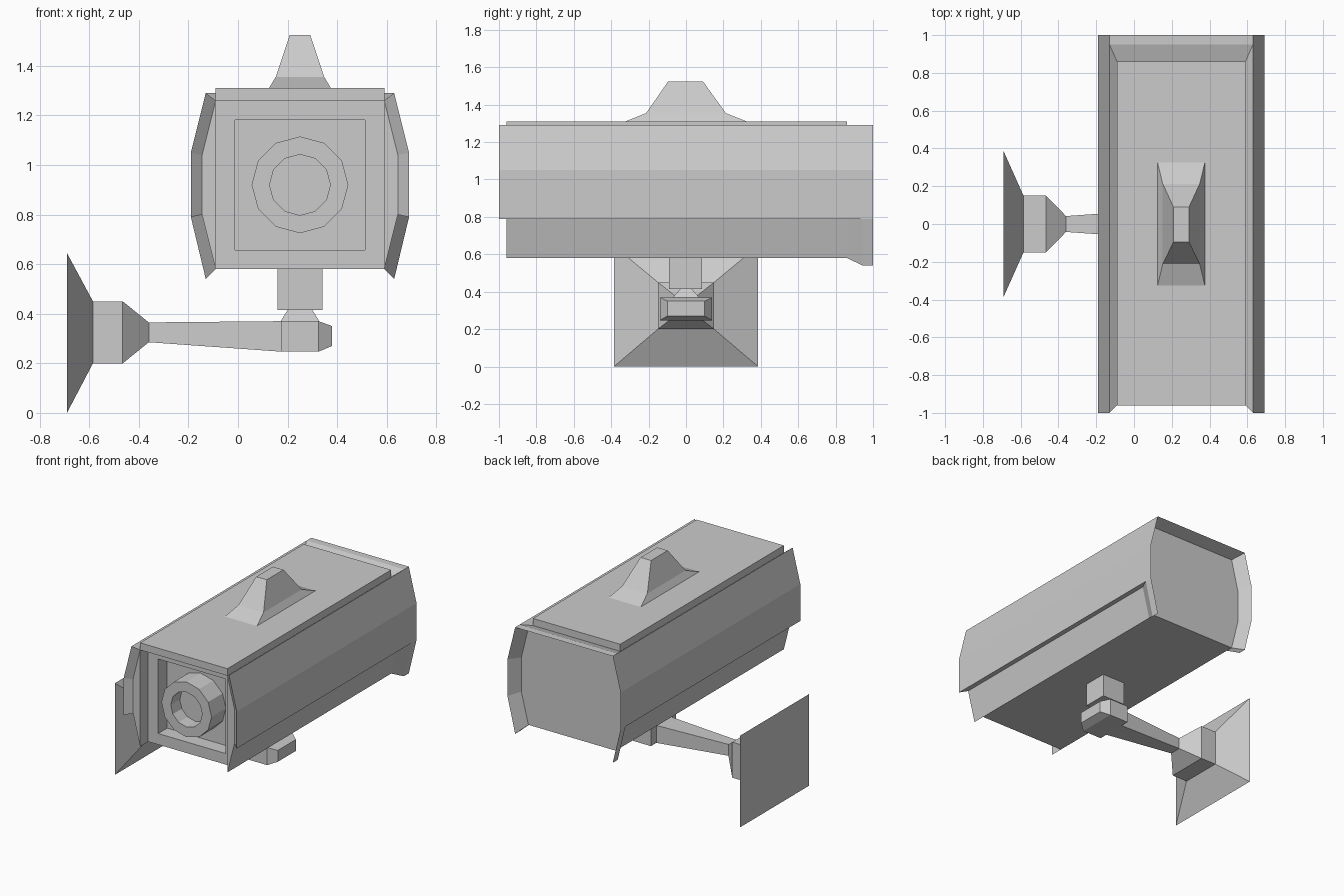
import bpy, bmesh, math
from mathutils import Matrix

if "Cube" in bpy.data.objects:
    bpy.data.objects.remove(bpy.data.objects["Cube"])

CX = 0.25          # centre line of the camera housing
MID_Z = 0.92       # height of the lens axis


def finish(name, bm):
    bmesh.ops.recalc_face_normals(bm, faces=bm.faces)
    me = bpy.data.meshes.new(name)
    bm.to_mesh(me)
    bm.free()
    ob = bpy.data.objects.new(name, me)
    bpy.context.collection.objects.link(ob)
    return ob


def loft(name, rings, bm=None):
    """Closed skin through rings with equal point counts."""
    own = bm is None
    bm = bm or bmesh.new()
    loops = [[bm.verts.new(p) for p in r] for r in rings]
    n = len(loops[0])
    for a, b in zip(loops, loops[1:]):
        for i in range(n):
            j = (i + 1) % n
            bm.faces.new((a[i], a[j], b[j], b[i]))
    bm.faces.new(loops[0])
    bm.faces.new(loops[-1])
    return finish(name, bm) if own else None


def rect_x(x, hy, z0, z1):
    return [(x, -hy, z0), (x, hy, z0), (x, hy, z1), (x, -hy, z1)]


def rect_z(z, hx, y0, y1):
    return [(CX - hx, y0, z), (CX + hx, y0, z), (CX + hx, y1, z), (CX - hx, y1, z)]


def push_in(bm, face, depth):
    """Extrude a front-facing face backwards to make a recess."""
    geo = bmesh.ops.extrude_face_region(bm, geom=[face])["geom"]
    bmesh.ops.delete(bm, geom=[face], context='FACES_ONLY')
    bmesh.ops.translate(bm, vec=(0, depth, 0),
                        verts=[v for v in geo if isinstance(v, bmesh.types.BMVert)])


# Housing core with a square window recess in its front
bm = bmesh.new()
loft("", [rect_z(0.58, 0.34, -0.87, 0.91), rect_z(1.26, 0.34, -0.87, 0.91)], bm)
bmesh.ops.recalc_face_normals(bm, faces=bm.faces)
front = min(bm.faces, key=lambda f: f.calc_center_median().y)
bmesh.ops.inset_region(bm, faces=[front], thickness=0.11)
push_in(bm, front, 0.10)
finish("housing_core", bm)

# Roof plate
loft("roof_plate", [rect_z(1.26, 0.34, -0.96, 0.86), rect_z(1.31, 0.34, -0.96, 0.86)])

# Side bulges, outer side shells and the flared rear rim
INNER = [(0.34, 1.26), (0.395, 1.04), (0.395, 0.80), (0.34, 0.58)]
OUTER = [(0.38, 1.29), (0.44, 1.05), (0.44, 0.79), (0.38, 0.54)]


def skirt(bm, inner, outer, y_in, y_out):
    """Solid between an inner and an outer polyline, each with its own y range."""
    rings = []
    for (xi, zi), (xo, zo) in zip(inner, outer):
        rings.append([(CX + xi, y_in, zi), (CX + xo, y_out, zo),
                      (CX + xo, 1.0, zo), (CX + xi, 0.91, zi)])
    loft("", rings, bm)


for side, s in (("left", -1), ("right", 1)):
    inn = [(s * x, z) for x, z in INNER]
    out = [(s * x, z) for x, z in OUTER]
    loft(side + "_bulge", [[(CX + x, y, z) for x, z in inn] for y in (-0.96, 0.91)])
    bm = bmesh.new()
    skirt(bm, inn[:3], out[:3], -0.96, -1.0)
    finish(side + "_shell", bm)
    bm = bmesh.new()
    skirt(bm, inn[2:], out[2:], 0.86, 0.945)
    finish(side + "_rear_lip", bm)

bm = bmesh.new()
skirt(bm, [(-0.34, 1.26), (0.34, 1.26)], [(-0.38, 1.29), (0.38, 1.29)], 0.86, 0.95)
finish("top_rear_lip", bm)

# Twelve-sided lens barrel with a hollow front
bm = bmesh.new()
bmesh.ops.create_cone(bm, cap_ends=True, segments=12, radius1=0.195, radius2=0.195, depth=0.16,
                      matrix=Matrix.Translation((CX, -0.85, MID_Z)) @ Matrix.Rotation(math.pi / 2, 4, 'X'))
front = min(bm.faces, key=lambda f: f.calc_center_median().y)
bmesh.ops.inset_region(bm, faces=[front], thickness=(0.195 - 0.12) * math.cos(math.pi / 12))
push_in(bm, front, 0.10)
finish("lens_barrel", bm)

# Flared block on the roof
loft("roof_block", [rect_z(1.31, 0.125, -0.325, 0.325),
                    rect_z(1.355, 0.098, -0.213, 0.213),
                    rect_z(1.525, 0.041, -0.095, 0.09)])

# Neck under the housing
loft("neck", [rect_z(0.415, 0.09, -0.09, 0.085), rect_z(0.58, 0.09, -0.09, 0.085)])
loft("neck_taper", [rect_z(0.37, 0.078, -0.07, 0.07), rect_z(0.415, 0.05, -0.03, 0.03)])

# Wall plate, arm and joint
loft("wall_arm", [rect_x(-0.69, 0.385, 0.0, 0.645),
                  rect_x(-0.585, 0.15, 0.2, 0.45),
                  rect_x(-0.465, 0.15, 0.2, 0.45),
                  rect_x(-0.36, 0.042, 0.285, 0.365),
                  rect_x(0.175, 0.08, 0.247, 0.37)])
loft("arm_joint", [rect_x(0.175, 0.14, 0.247, 0.37),
                   rect_x(0.325, 0.14, 0.247, 0.37),
                   rect_x(0.38, 0.1, 0.27, 0.35)])
